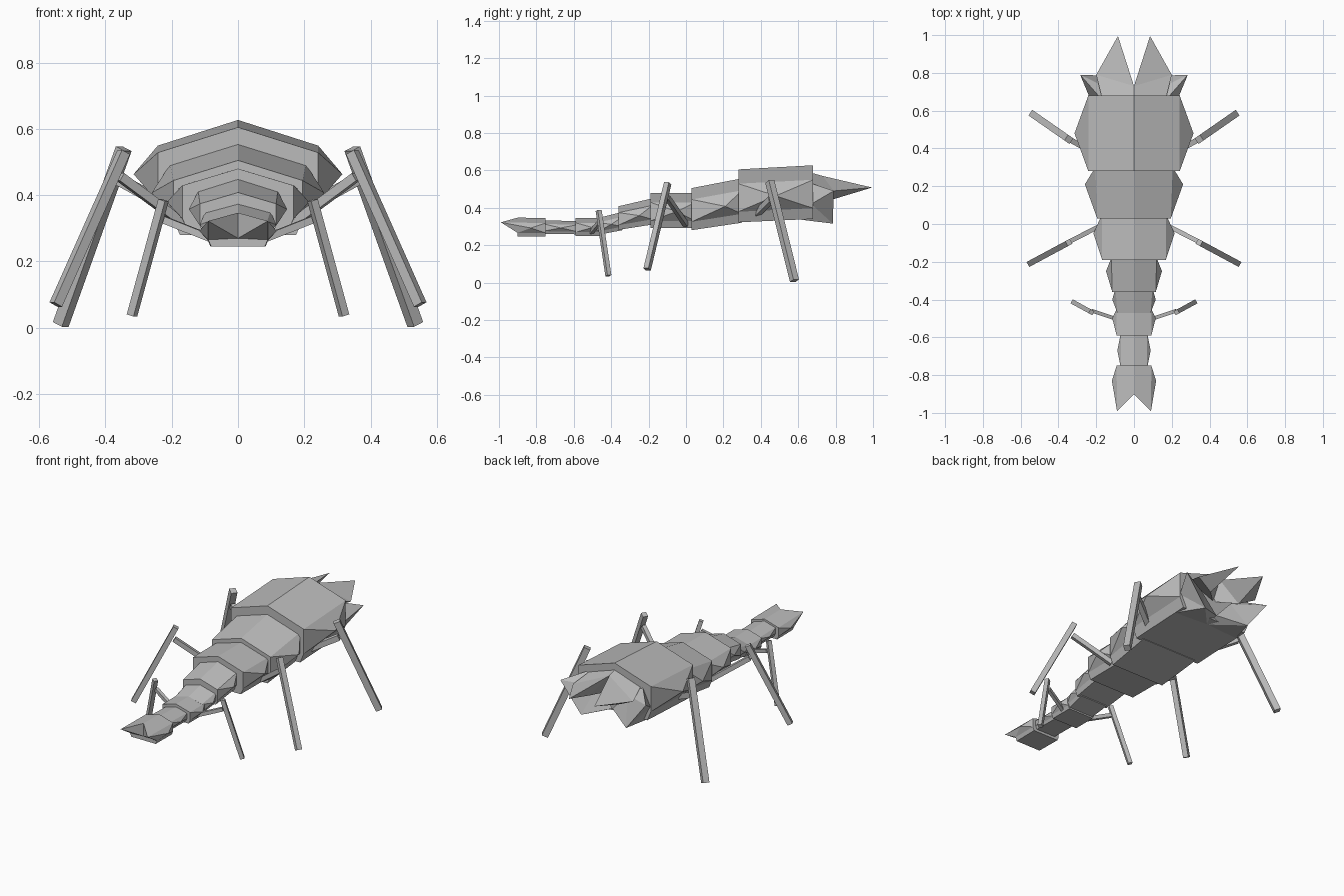
import bpy
import bmesh
from mathutils import Vector

cube = bpy.data.objects.get("Cube")
if cube:
    bpy.data.objects.remove(cube, do_unlink=True)

shell = bpy.data.materials.new("shell grey")
shell.use_nodes = True
grey = (0.5, 0.5, 0.5, 1)
shell.diffuse_color = grey
shell.node_tree.nodes["Principled BSDF"].inputs["Base Color"].default_value = grey


def make(name, verts, faces):
    bm = bmesh.new()
    vs = [bm.verts.new(v) for v in verts]
    for f in faces:
        bm.faces.new([vs[i] for i in f])
    bmesh.ops.recalc_face_normals(bm, faces=bm.faces)
    mesh = bpy.data.meshes.new(name)
    bm.to_mesh(mesh)
    bm.free()
    mesh.materials.append(shell)
    ob = bpy.data.objects.new(name, mesh)
    bpy.context.collection.objects.link(ob)
    return ob


def ring(y, w, top, bottom):
    """Roof-shaped cross-section: ridge, shoulder, lower side, belly corner."""
    h = top - bottom
    half = [(w, top - 0.27 * h), (w, bottom + 0.2 * h), (w * 0.9, bottom)]
    return ([(0, y, top)] + [(x, y, z) for x, z in half]
            + [(-x, y, z) for x, z in reversed(half)])


def segment(name, front, back, bulge, caps=True):
    """Body plate between two rings, each side raised to a point."""
    a, b = ring(*front), ring(*back)
    n = len(a)
    verts = a + b
    faces = []
    for i in range(n):
        j = (i + 1) % n
        quad = (i, j, n + j, n + i)
        if i in (1, 4 + 1 - 0):
            side = 1 if i == 1 else -1
            z = sum(verts[k][2] for k in quad) / 4
            verts.append((side * bulge[0], bulge[1], z))
            tip = len(verts) - 1
            faces += [(quad[k], quad[(k + 1) % 4], tip) for k in range(4)]
        else:
            faces.append(quad)
    faces.append(tuple(range(n, 2 * n)))
    if caps:
        faces.append(tuple(range(n)))
    return verts, faces


# Body plates: front ring, back ring (y, half width, top, bottom), side point
plates = {
    "neck": ((-0.76, 0.07, 0.333, 0.26), (-0.58, 0.07, 0.328, 0.258), (0.088, -0.67)),
    "collar": ((-0.59, 0.092, 0.345, 0.25), (-0.45, 0.092, 0.345, 0.25), (0.115, -0.5)),
    "front_thorax": ((-0.47, 0.088, 0.345, 0.255), (-0.34, 0.098, 0.378, 0.28), (0.115, -0.4)),
    "mid_thorax": ((-0.36, 0.115, 0.408, 0.282), (-0.18, 0.12, 0.45, 0.31), (0.148, -0.25)),
    "rear_thorax": ((-0.19, 0.168, 0.48, 0.292), (0.05, 0.17, 0.48, 0.292), (0.215, -0.05)),
    "front_abdomen": ((0.03, 0.195, 0.505, 0.28), (0.3, 0.205, 0.557, 0.32), (0.26, 0.21)),
    "rear_abdomen": ((0.28, 0.242, 0.605, 0.322), (0.68, 0.242, 0.627, 0.34), (0.315, 0.48)),
}
for name, args in plates.items():
    make(name, *segment(name, *args))

# Head with a forked snout
head_front = (-0.9, 0.09, 0.347, 0.245)
verts, faces = segment("head", head_front, (-0.75, 0.092, 0.345, 0.245), (0.117, -0.83), False)
verts[1] = (0.09, -0.99, 0.322)
verts[6] = (-0.09, -0.99, 0.322)
verts.append((0, -0.9, 0.27))
c = len(verts) - 1
faces += [(i, (i + 1) % 7, c) for i in range(7)]
make("head", verts, faces)

# Tail fan: paired upper spikes and lower flaps
for s, side in ((1, "left"), (-1, "right")):
    spike = [(0, 0.66, 0.59), (s * 0.17, 0.67, 0.53), (s * 0.2, 0.79, 0.49),
             (s * 0.085, 0.995, 0.508), (0, 0.73, 0.57), (s * 0.1, 0.77, 0.44),
             (0, 0.67, 0.46)]
    make(side + "_tail_spike", spike,
         [(0, 1, 2, 4), (4, 2, 3), (3, 2, 5), (4, 3, 5), (1, 6, 5, 2),
          (0, 4, 6), (4, 5, 6), (0, 6, 1)])
    flap = [(s * 0.18, 0.67, 0.53), (s * 0.235, 0.67, 0.42), (s * 0.285, 0.79, 0.49),
            (s * 0.15, 0.785, 0.315), (s * 0.22, 0.6, 0.338), (0, 0.62, 0.338),
            (s * 0.1, 0.7, 0.47), (0, 0.7, 0.36)]
    make(side + "_tail_flap", flap,
         [(0, 1, 2), (1, 3, 2), (1, 4, 3), (4, 5, 3), (0, 2, 6), (2, 3, 6),
          (3, 7, 6), (3, 5, 7)])


def bar(name, start, end, width, depth):
    """Square bar between two points."""
    a, b = Vector(start), Vector(end)
    d = (b - a).normalized()
    u = d.cross(Vector((0, 0, 1))).normalized() * width / 2
    v = d.cross(u).normalized() * depth / 2
    corners = (u + v, v - u, -u - v, u - v)
    verts = [p + q for p in (a, b) for q in corners]
    faces = [(0, 1, 2, 3), (4, 5, 6, 7)]
    faces += [(i, (i + 1) % 4, 4 + (i + 1) % 4, 4 + i) for i in range(4)]
    make(name, verts, faces)


# Legs: hip, knee, top of shin, foot, thickness
legs = {
    "front": ((0.07, -0.51, 0.265), (0.222, -0.46, 0.325), (0.225, -0.467, 0.385), (0.32, -0.415, 0.037), 0.024),
    "middle": ((0.16, 0.0, 0.31), (0.355, -0.1, 0.455), (0.345, -0.098, 0.53), (0.55, -0.208, 0.07), 0.03),
    "rear": ((0.2, 0.37, 0.36), (0.355, 0.455, 0.445), (0.345, 0.448, 0.54), (0.535, 0.58, 0.01), 0.036),
}
for name, (hip, knee, top, foot, t) in legs.items():
    for s, side in ((1, "left"), (-1, "right")):
        pts = [(s * x, y, z) for x, y, z in (hip, knee, top, foot)]
        bar(f"{side}_{name}_thigh", pts[0], pts[1], t * 0.8, t * 0.9)
        bar(f"{side}_{name}_shin", pts[2], pts[3], t, t)
